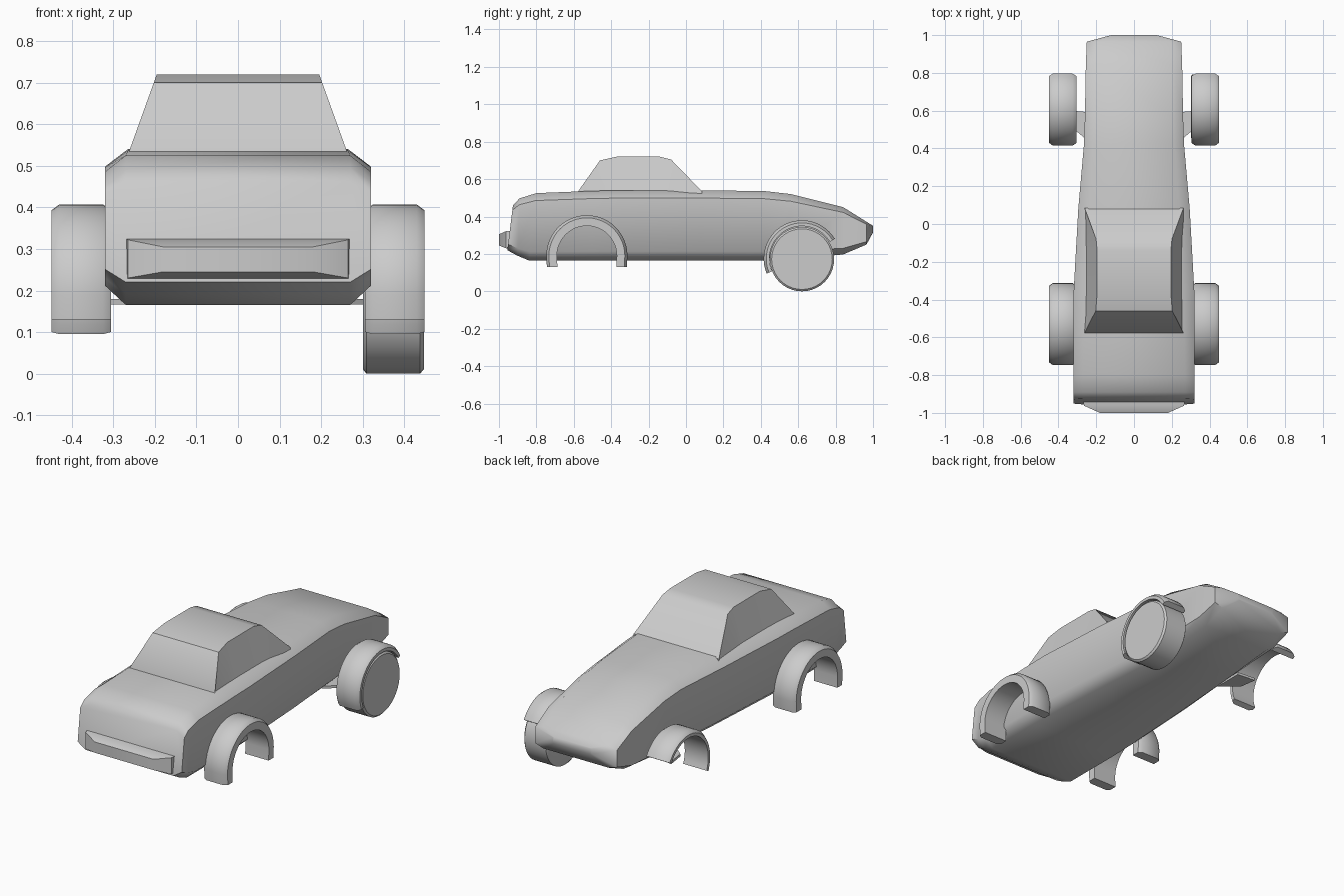
import bpy, bmesh, math

if "Cube" in bpy.data.objects:
    bpy.data.objects.remove(bpy.data.objects["Cube"])


def loft(name, rings, closed_path=False, angle=40):
    """Skin a list of equal-length closed rings, cap the ends, smooth by angle."""
    bm = bmesh.new()
    vs = [[bm.verts.new(p) for p in r] for r in rings]
    n = len(rings[0])
    for a, b in zip(vs, vs[1:]):
        for i in range(n):
            j = (i + 1) % n
            bm.faces.new((a[i], a[j], b[j], b[i]))
    bm.faces.new(vs[0])
    bm.faces.new(vs[-1])
    bmesh.ops.recalc_face_normals(bm, faces=bm.faces)
    me = bpy.data.meshes.new(name)
    bm.to_mesh(me)
    bm.free()
    ob = bpy.data.objects.new(name, me)
    bpy.context.collection.objects.link(ob)
    bpy.ops.object.select_all(action='DESELECT')
    ob.select_set(True)
    bpy.context.view_layer.objects.active = ob
    bpy.ops.object.shade_smooth_by_angle(angle=math.radians(angle))
    return ob


def mirror_x(ob):
    ob.modifiers.new("Mirror", 'MIRROR')


# Body: y at top, y at bottom, half widths top / side / bottom, z top and bottom
def body_ring(yt, yb, wt, wm, wb, zt, zb):
    h = zt - zb
    half = [(wb, zb), (wm, zb + 0.13 * h), (wm, zt - 0.11 * h), (wt, zt)]
    pts = half + [(-x, z) for x, z in reversed(half)]
    return [(x, yb + (yt - yb) * (z - zb) / h, z) for x, z in pts]


sections = [
    (-0.925, -0.955, 0.27, 0.32, 0.27, 0.46, 0.22),
    (-0.89, -0.90, 0.27, 0.32, 0.27, 0.497, 0.19),
    (-0.80, -0.84, 0.27, 0.32, 0.27, 0.525, 0.165),
    (-0.50, -0.50, 0.265, 0.32, 0.27, 0.537, 0.165),
    (-0.35, -0.35, 0.265, 0.319, 0.265, 0.54, 0.165),
    (0.08, 0.08, 0.24, 0.295, 0.24, 0.54, 0.165),
    (0.42, 0.42, 0.215, 0.265, 0.215, 0.536, 0.165),
    (0.56, 0.56, 0.21, 0.26, 0.21, 0.52, 0.172),
    (0.84, 0.84, 0.205, 0.255, 0.205, 0.45, 0.197),
    (0.965, 0.965, 0.20, 0.25, 0.20, 0.372, 0.25),
    (1.0, 1.0, 0.11, 0.12, 0.11, 0.35, 0.315),
]
loft("car_body", [body_ring(*s) for s in sections], angle=50)

# Cabin: side profile lofted from tail to windscreen foot
cabin = []
for y, z in [(-0.58, 0.53), (-0.46, 0.70), (-0.37, 0.72), (-0.14, 0.72),
             (-0.08, 0.705), (0.085, 0.535)]:
    w = 0.262 - 0.36 * (z - 0.535)
    cabin.append([(0.262, y, 0.51), (w, y, z), (-w, y, z), (-0.262, y, 0.51)])
loft("cabin", cabin)

# Rear bumper
loft("rear_bumper", [
    [(w, y, z0), (w, y, z1), (-w, y, z1), (-w, y, z0)]
    for y, w, z0, z1 in [(-0.93, 0.27, 0.225, 0.325), (-0.962, 0.265, 0.23, 0.322),
                         (-1.0, 0.18, 0.245, 0.305)]])


# Fenders: rounded cross-section swept along an arch
def fender(name, cy, cz, ro, ri, a0, a1, leg=None, steps=24):
    prof = [(0.305, ri), (0.305, ro - 0.014), (0.325, ro), (0.43, ro),
            (0.449, ro - 0.014), (0.449, ri)]
    rings = []
    for i in range(steps + 1):
        a = math.radians(a0 + (a1 - a0) * i / steps)
        rings.append([(x, cy + r * math.cos(a), cz + r * math.sin(a)) for x, r in prof])
    if leg:
        for s, at in ((1, 0), (-1, len(rings) + 1)):
            rings.insert(at, [(x, cy + s * r * 0.985, leg) for x, r in prof])
    mirror_x(loft(name, rings))


fender("rear_fenders", -0.53, 0.19, 0.217, 0.16, 0, 180, leg=0.13)
fender("front_fenders", 0.62, 0.175, 0.205, 0.174, 31, 203)

# Fender brackets
mirror_x(loft("fender_brackets", [
    [(0.22, 0.59, z), (0.22, 0.42, z), (0.315, 0.50, z), (0.33, 0.60, z)]
    for z in (0.166, 0.18)]))

# Single front wheel
loft("front_wheel", [
    [(x, 0.62 + r * math.cos(t), 0.172 + r * math.sin(t))
     for t in [2 * math.pi * k / 40 for k in range(40)]]
    for x, r in [(0.301, 0.162), (0.309, 0.172), (0.438, 0.172), (0.447, 0.162)]])
